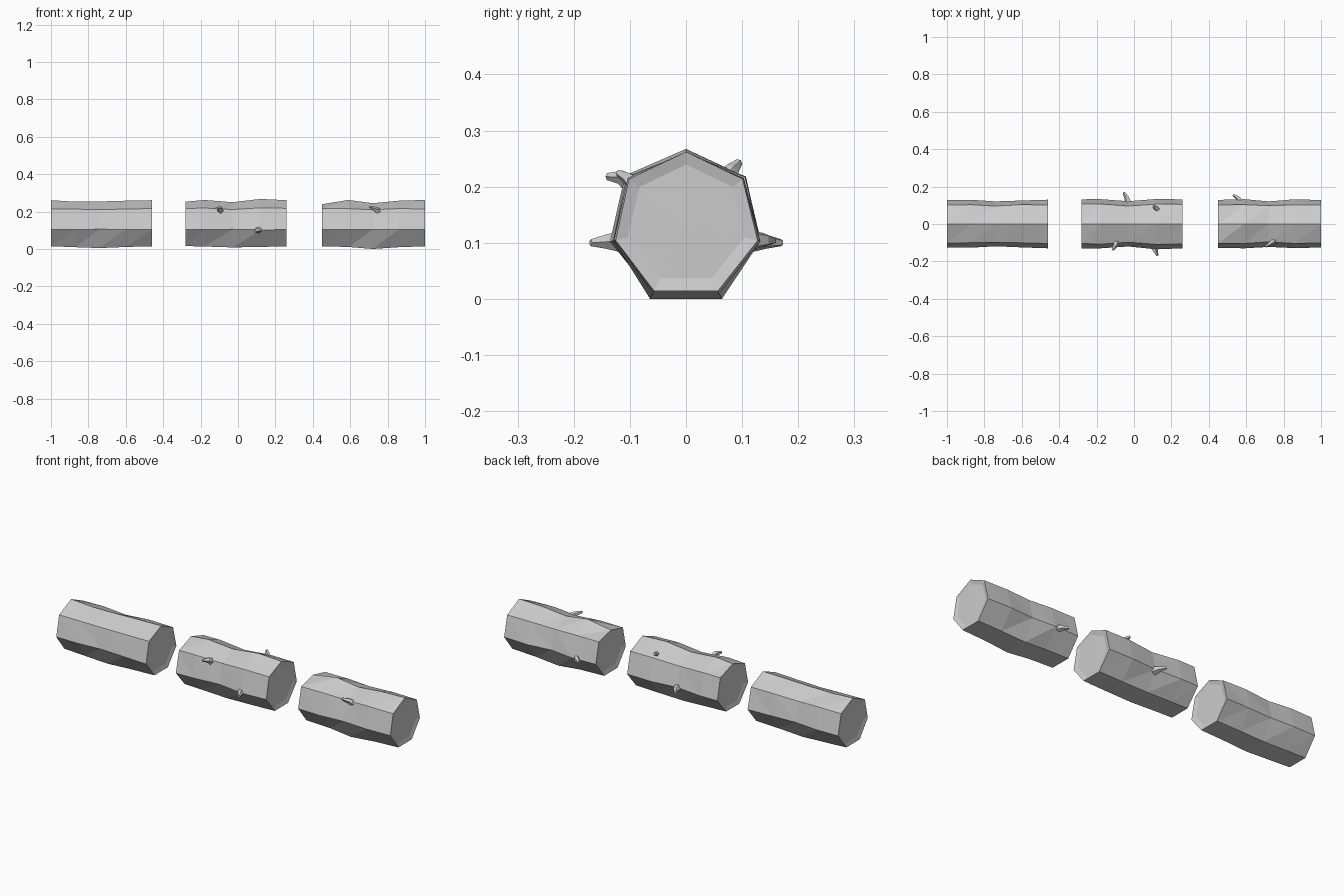
import bpy, bmesh, math, random
from mathutils import Vector

random.seed(4)
SIDES = 7
RADIUS = 0.133
AXIS = Vector((0, 0, 0.133))

cube = bpy.data.objects.get("Cube")
if cube:
    bpy.data.objects.remove(cube, do_unlink=True)

bark = bpy.data.materials.new("grey wood")
bark.use_nodes = True
grey = (0.6, 0.6, 0.6, 1)
bark.diffuse_color = grey
bark.node_tree.nodes["Principled BSDF"].inputs["Base Color"].default_value = grey


def finish(name, bm):
    """Turn a bmesh into a flat-shaded object with the shared material."""
    bmesh.ops.recalc_face_normals(bm, faces=bm.faces)
    mesh = bpy.data.meshes.new(name)
    bm.to_mesh(mesh)
    bm.free()
    mesh.materials.append(bark)
    obj = bpy.data.objects.new(name, mesh)
    bpy.context.collection.objects.link(obj)
    return obj


def bridge(bm, a, b):
    """Join two rings with triangles, alternating the diagonal."""
    n = len(a)
    for i in range(n):
        j = (i + 1) % n
        if i % 2:
            bm.faces.new((a[i], a[j], b[j]))
            bm.faces.new((a[i], b[j], b[i]))
        else:
            bm.faces.new((a[i], a[j], b[i]))
            bm.faces.new((a[j], b[j], b[i]))


def ring(bm, x, scales):
    verts = []
    for i, s in enumerate(scales):
        a = math.tau * i / SIDES
        r = RADIUS * s
        verts.append(bm.verts.new(AXIS + Vector((x, -r * math.sin(a), r * math.cos(a)))))
    return verts


def cap(bm, rim, x, inward):
    """Shallow dished end with a sloping rim and a central fan."""
    scales = [0.8] * SIDES
    inner = ring(bm, x + inward * 0.006, scales)
    bridge(bm, rim, inner)
    centre = bm.verts.new(AXIS + Vector((x + inward * 0.004, 0, 0)))
    for i in range(SIDES):
        bm.faces.new((inner[i], inner[(i + 1) % SIDES], centre))


def log(name, stations):
    """Each station: x, scale of the top ridge, scale of the sides, scale below."""
    bm = bmesh.new()
    rings = []
    for x, top, side, low in stations:
        wobble = [random.uniform(-0.02, 0.02) for _ in range(4)]
        scales = [top] + [side + w for w in wobble[:2]] + [low, low]
        scales += [side + w for w in wobble[2:]]
        rings.append(ring(bm, x, scales))
    for a, b in zip(rings, rings[1:]):
        bridge(bm, a, b)
    cap(bm, rings[0], stations[0][0], 1)
    cap(bm, rings[-1], stations[-1][0], -1)
    return finish(name, bm)


def twig_stub(name, base, bend, tip, width=0.022):
    """Short tapering branch that bends along a three-point path."""
    path = [Vector(p) for p in (base, bend, tip)]
    bm = bmesh.new()
    rings = []
    for i, (p, taper) in enumerate(zip(path, (1, 0.6, 0.3))):
        direction = path[min(i + 1, 2)] - path[max(i - 1, 0)]
        turn = direction.to_track_quat('Z', 'Y')
        rings.append([bm.verts.new(p + turn @ Vector((math.cos(a), math.sin(a), 0)) * width * taper)
                      for a in (math.tau * k / 5 for k in range(5))])
    bridge(bm, rings[0], rings[1])
    bridge(bm, rings[1], rings[2])
    bm.faces.new(rings[0])
    bm.faces.new(rings[2])
    return finish(name, bm)


# Three logs lying end to end
log("right_log", [(-1, 0.96, 0.99, 0.99), (-0.87, 0.9, 0.98, 1.03),
                  (-0.74, 0.91, 0.93, 1.07), (-0.6, 0.94, 0.98, 1.02),
                  (-0.46, 0.96, 0.99, 0.99)])
log("middle_log", [(-0.28, 0.9, 1.01, 0.98), (-0.18, 0.97, 1.02, 1),
                   (-0.03, 0.88, 0.94, 1.04), (0.12, 1.01, 1.03, 1.02),
                   (0.26, 0.96, 1, 0.99)])
log("left_log", [(0.45, 0.8, 0.99, 0.99), (0.59, 0.97, 1.01, 1.02),
                 (0.72, 0.84, 0.94, 1.11), (0.86, 0.94, 1, 1.03),
                 (1, 0.97, 0.98, 0.99)])

# Broken twigs on the middle log
twig_stub("middle_upper_front_twig", (-0.09, -0.085, 0.195), (-0.1, -0.115, 0.217), (-0.115, -0.14, 0.218))
twig_stub("middle_lower_front_twig", (0.1, -0.11, 0.102), (0.115, -0.145, 0.102), (0.125, -0.17, 0.1))
twig_stub("middle_lower_back_twig", (-0.03, 0.11, 0.102), (-0.04, 0.145, 0.102), (-0.055, 0.17, 0.1))
twig_stub("middle_upper_back_twig", (0.13, 0.065, 0.205), (0.12, 0.082, 0.23), (0.105, 0.095, 0.244))

# Broken twigs on the left log
twig_stub("left_upper_front_twig", (0.76, -0.08, 0.19), (0.735, -0.1, 0.213), (0.705, -0.12, 0.224))
twig_stub("left_lower_back_twig", (0.575, 0.105, 0.105), (0.555, 0.14, 0.105), (0.53, 0.156, 0.104))
